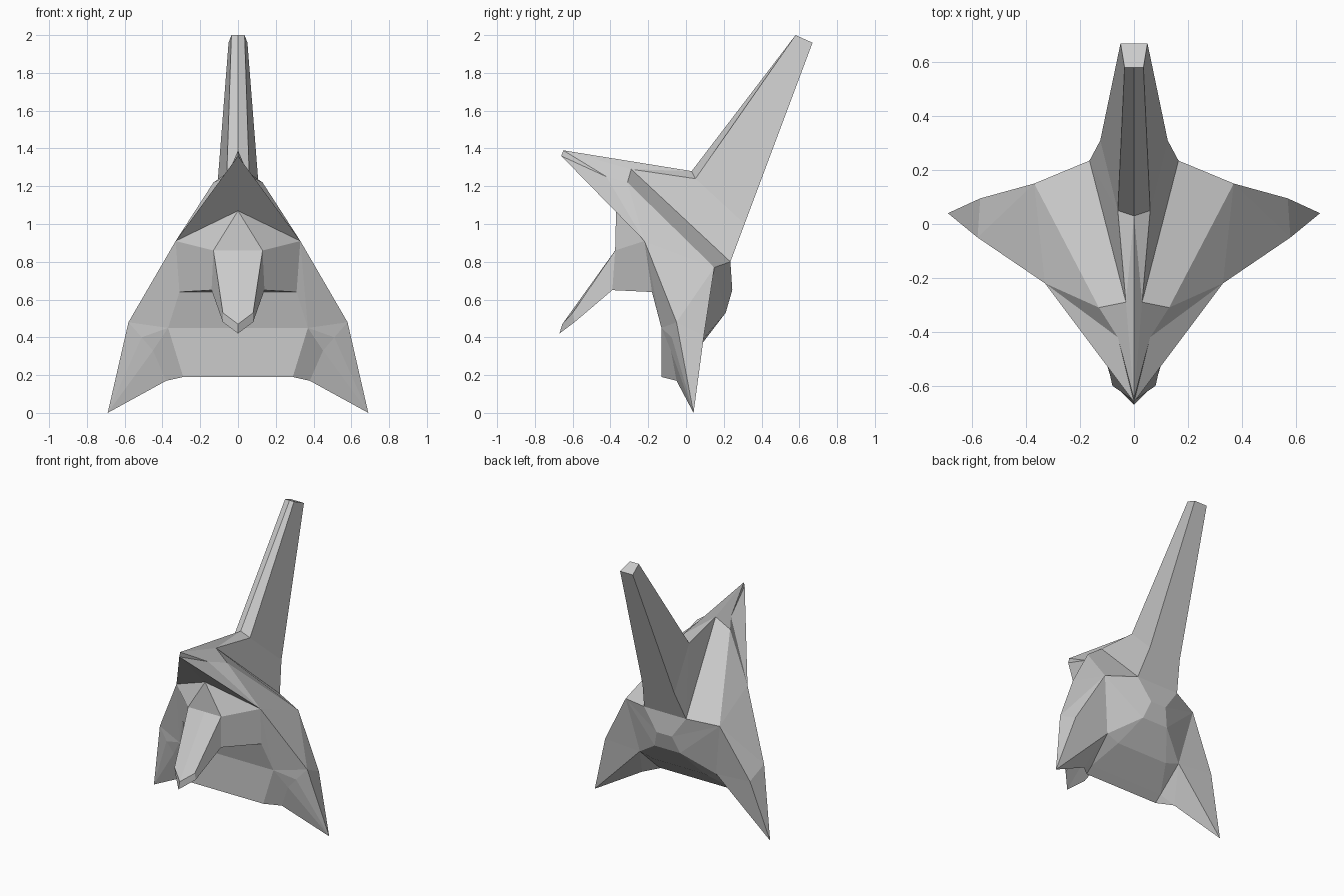
import bpy
import bmesh
from mathutils import Vector

cube = bpy.data.objects.get("Cube")
if cube:
    bpy.data.objects.remove(cube, do_unlink=True)

grey = bpy.data.materials.new("plain grey")
grey.use_nodes = True
colour = (0.6, 0.6, 0.6, 1)
grey.diffuse_color = colour
grey.node_tree.nodes["Principled BSDF"].inputs["Base Color"].default_value = colour

# Corners of the left half; "name_c" means the same corner moved to the centre plane
corner = dict(
    # crest
    tip_front=(.035, .58, 2), tip_back=(.05, .67, 1.96), heel=(.125, .31, 1),
    nape=(.165, .235, .8), root=(.06, .05, 1.24), root_top=(0, .03, 1.28),
    # beak and ridge
    beak=(0, -.65, 1.39), beak_low=(0, -.66, 1.36), brow=(.06, -.42, 1.25),
    ridge_in=(.03, -.29, 1.29), ridge_out=(.13, -.31, 1.22), ridge_end=(.37, .15, .77),
    temple=(.33, -.22, .91), visor=(0, -.37, 1.07),
    # snout and chin
    snout=(.13, -.375, .86), snout_low=(.14, -.39, .65), lip=(.08, -.6, .53),
    lip_tip=(0, -.655, .47), lip_low=(.08, -.59, .48), lip_end=(0, -.67, .42),
    mouth=(.31, -.18, .64), chin=(.37, -.13, .45), chin_low=(.29, -.13, .19),
    # cheek
    flare=(.58, -.05, .48), flare_back=(.57, .095, .41), point=(.69, .04, 0),
    hollow=(.51, -.075, .4), hollow_in=(.45, -.08, .33), jaw=(.38, -.05, .17),
    # neck
    neck=(.06, .245, .65), neck_mid=(.1, .21, .53), neck_low=(.2, .08, .36),
    base=(.29, -.08, .23), inner=(.3, .09, .39),
)

# Faces of the left half, part by part
parts = {
    "crest": [
        "tip_front_c tip_front tip_back tip_back_c",
        "tip_front_c tip_front root root_top",
        "tip_front tip_back heel root",
        "heel nape root",
        "tip_back tip_back_c heel_c heel",
        "heel heel_c nape_c nape",
    ],
    "dome_and_beak": [
        "beak ridge_in root_top",
        "ridge_in root root_top",
        "ridge_in nape root",
        "beak brow ridge_out ridge_in",
        "beak beak_low brow",
        "beak_low brow temple",
        "beak_low temple visor",
        "brow ridge_out temple",
    ],
    "side_ridges": ["ridge_in ridge_out ridge_end nape"],
    "cheek_guards": [
        "ridge_out temple ridge_end",
        "temple flare ridge_end",
        "flare flare_back ridge_end",
        "flare point flare_back",
        "temple mouth chin",
        "temple chin flare",
        "chin hollow flare",
        "chin hollow_in hollow",
        "flare hollow point",
        "hollow hollow_in point",
        "hollow_in jaw point",
        "chin chin_low jaw hollow_in",
        "ridge_end inner flare_back",
        "flare_back inner point",
        "inner jaw point",
    ],
    "face_plate": [
        "visor temple snout",
        "visor snout snout_c",
        "snout temple mouth snout_low",
        "snout_low mouth mouth_c snout_low_c",
    ],
    "snout": [
        "snout_c snout lip lip_tip",
        "lip_tip lip lip_low lip_end",
        "snout snout_low lip_low lip",
        "snout_low snout_low_c lip_end lip_low",
    ],
    "chin_plate": [
        "mouth mouth_c chin_c chin",
        "chin chin_c chin_low_c chin_low",
    ],
    "neck_guard": [
        "nape nape_c neck_c neck",
        "nape neck ridge_end",
        "ridge_end neck neck_mid",
        "ridge_end neck_mid inner",
        "neck neck_c neck_mid_c neck_mid",
        "neck_mid neck_low inner",
        "neck_mid neck_mid_c neck_low_c neck_low",
        "neck_low neck_low_c base_c base",
        "inner neck_low base",
        "base base_c chin_low_c chin_low",
        "inner base jaw",
        "base chin_low jaw",
    ],
}


def locate(name, side):
    x, y, z = corner[name.removesuffix("_c")]
    if name.endswith("_c"):
        x = 0
    return Vector((x * side, y, z))


# One closed shell, so that every face can be turned outwards
shell = bmesh.new()
for number, faces in enumerate(parts.values()):
    for line in faces:
        for side in (1, -1):
            face = shell.faces.new([shell.verts.new(locate(n, side)) for n in line.split()])
            face.material_index = number
bmesh.ops.remove_doubles(shell, verts=shell.verts[:], dist=0.0005)
bmesh.ops.recalc_face_normals(shell, faces=shell.faces[:])


# Split the shell into its named parts
def make_part(name, number):
    piece = shell.copy()
    others = [f for f in piece.faces if f.material_index != number]
    bmesh.ops.delete(piece, geom=others, context="FACES")
    for face in piece.faces:
        face.material_index = 0
    mesh = bpy.data.meshes.new(name)
    piece.to_mesh(mesh)
    piece.free()
    mesh.materials.append(grey)
    bpy.context.collection.objects.link(bpy.data.objects.new(name, mesh))


for number, name in enumerate(parts):
    make_part(name, number)
shell.free()
